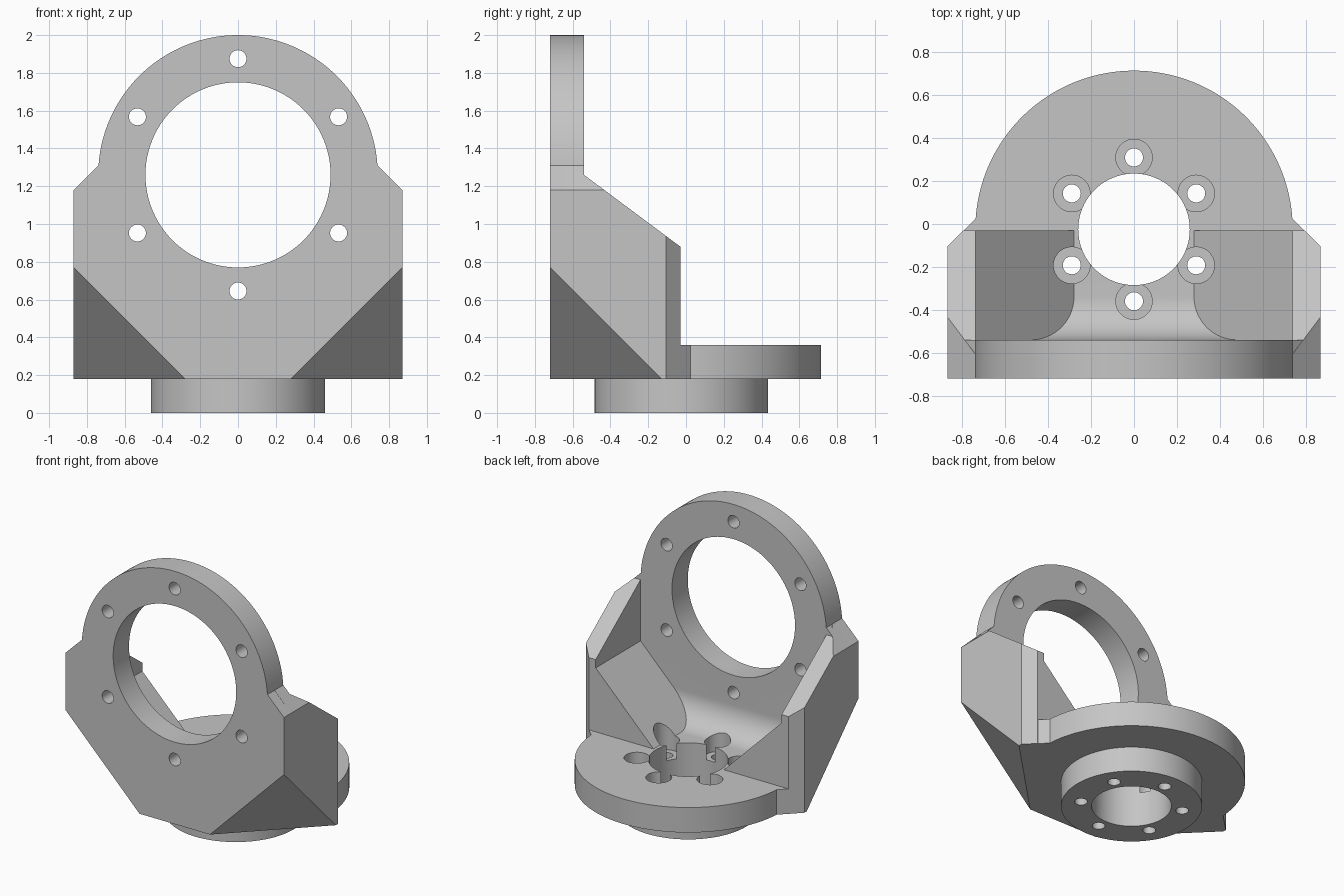
import bpy, bmesh, math
from mathutils import Vector

if "Cube" in bpy.data.objects:
    bpy.data.objects.remove(bpy.data.objects["Cube"])

CY = -0.025          # centre of the flange in y
FRONT, BACK = -0.72, -0.54   # faces of the upright plate
CZ = 1.26            # centre of the big ring opening

grey = bpy.data.materials.new("plain_grey")
grey.diffuse_color = (0.56, 0.56, 0.56, 1)
grey.use_nodes = True
grey.node_tree.nodes["Principled BSDF"].inputs["Base Color"].default_value = grey.diffuse_color


def prism(name, outline, axis, lo, hi):
    """Extrude a 2D outline along an axis: 'x' takes (y,z), 'y' (x,z), 'z' (x,y)."""
    place = {"x": lambda a, b, t: (t, a, b),
             "y": lambda a, b, t: (a, t, b),
             "z": lambda a, b, t: (a, b, t)}[axis]
    bm = bmesh.new()
    verts = [bm.verts.new(place(a, b, lo)) for a, b in outline]
    face = bm.faces.new(verts)
    out = bmesh.ops.extrude_face_region(bm, geom=[face])
    new = [v for v in out["geom"] if isinstance(v, bmesh.types.BMVert)]
    bmesh.ops.translate(bm, verts=new, vec=Vector(place(0, 0, hi - lo)))
    return finish(name, bm)


def hull(name, points):
    bm = bmesh.new()
    for p in points:
        bm.verts.new(p)
    bmesh.ops.convex_hull(bm, input=bm.verts)
    return finish(name, bm)


def finish(name, bm):
    bmesh.ops.recalc_face_normals(bm, faces=bm.faces)
    mesh = bpy.data.meshes.new(name)
    bm.to_mesh(mesh)
    bm.free()
    mesh.materials.append(grey)
    obj = bpy.data.objects.new(name, mesh)
    bpy.context.collection.objects.link(obj)
    return obj


def arc(cx, cy, r, a0, a1, n):
    return [(cx + r * math.cos(a0 + (a1 - a0) * i / n),
             cy + r * math.sin(a0 + (a1 - a0) * i / n)) for i in range(n + 1)]


def disc(cx, cy, r, n):
    return arc(cx, cy, r, 0, math.tau, n)[:-1]


def combine(target, other, operation):
    mod = target.modifiers.new(operation.lower(), "BOOLEAN")
    mod.operation = operation
    mod.solver = "EXACT"
    mod.object = other
    bpy.context.view_layer.objects.active = target
    bpy.ops.object.modifier_apply(modifier=mod.name)
    bpy.data.objects.remove(other)


# Upright plate with rounded top
a = math.asin(0.05 / 0.74)
body = prism("angle_bracket",
             [(-0.87, 0.18), (0.87, 0.18), (0.87, 1.18)]
             + arc(0, CZ, 0.74, a, math.pi - a, 96) + [(-0.87, 1.18)],
             "y", FRONT, BACK)

# Horizontal flange with chamfered shoulders and rounded back
base = prism("flange",
             [(-0.87, FRONT), (0.87, FRONT), (0.87, -0.105)]
             + arc(0, CY, 0.74, a, math.pi - a, 96) + [(-0.87, -0.105)],
             "z", 0.18, 0.36)
combine(body, base, "UNION")

# Side gussets with sloped inner foot, sloped top and chamfered rear edge
for s in (-1, 1):
    section = [(0.1, 0.18), (0.87, 0.18), (0.87, 1.18), (0.74, 1.31),
               (0.74, 0.82), (0.28, 0.36), (0.1, 0.36)]
    gusset = prism("gusset", [(s * x, z) for x, z in section], "y", -0.64, -0.03)
    k = (1.26 - 0.88) / 0.51
    top_cut = prism("top_cut", [(-0.7, 1.26 + 0.16 * k), (0.3, 1.26 - 0.84 * k),
                                (0.3, 1.7), (-0.7, 1.7)], "x", -1.2, 1.2)
    combine(gusset, top_cut, "DIFFERENCE")
    edge_cut = prism("edge_cut", [(s * 0.665, 0.1), (s * 1.065, -0.3),
                                  (s * 1.065, 0.1)], "z", 0.0, 1.6)
    combine(gusset, edge_cut, "DIFFERENCE")
    combine(body, gusset, "UNION")

# Concave fillet between plate and flange
r = 0.2
fillet = prism("fillet",
               arc(BACK + r, 0.36 + r, r, math.pi, 1.5 * math.pi, 20)
               + [(BACK + r, 0.3), (BACK - 0.06, 0.3), (BACK - 0.06, 0.36 + r)],
               "x", -0.5, 0.5)
combine(body, fillet, "UNION")

# Slanted cuts on the lower front corners
for s in (-1, 1):
    d = 0.98
    corner = hull("corner_cut", [(s * 1.0, -0.9, 0.1), (s * (1.0 - d), -0.9, 0.1),
                                 (s * 1.0, -0.9 + d, 0.1), (s * 1.0, -0.9, 0.1 + d)])
    combine(body, corner, "DIFFERENCE")

# Round boss underneath
combine(body, prism("boss", disc(0, CY, 0.46, 96), "z", 0.0, 0.24), "UNION")

# Large ring opening and flange bore
combine(body, prism("ring_cut", disc(0, CZ, 0.49, 96), "y", -1.0, -0.3), "DIFFERENCE")
combine(body, prism("bore_cut", disc(0, CY, 0.26, 80), "z", -0.2, 0.8), "DIFFERENCE")

# Six bolt holes in the plate, six counterbored holes in the flange
for i in range(6):
    t = math.radians(30 + 60 * i)
    c, s = math.cos(t), math.sin(t)
    combine(body, prism("bolt_cut", disc(0.615 * c, CZ + 0.615 * s, 0.045, 32),
                        "y", -1.0, -0.3), "DIFFERENCE")
    x, y = 0.335 * c, CY + 0.335 * s
    combine(body, prism("head_cut", disc(x, y, 0.085, 40), "z", 0.25, 0.8), "DIFFERENCE")
    combine(body, prism("screw_cut", disc(x, y, 0.042, 32), "z", -0.2, 0.4), "DIFFERENCE")

# One colour, smooth round walls with sharp edges
body.data.materials.clear()
body.data.materials.append(grey)
for p in body.data.polygons:
    p.material_index = 0
bpy.ops.object.select_all(action="DESELECT")
body.select_set(True)
bpy.context.view_layer.objects.active = body
bpy.ops.object.shade_smooth_by_angle(angle=math.radians(25))
